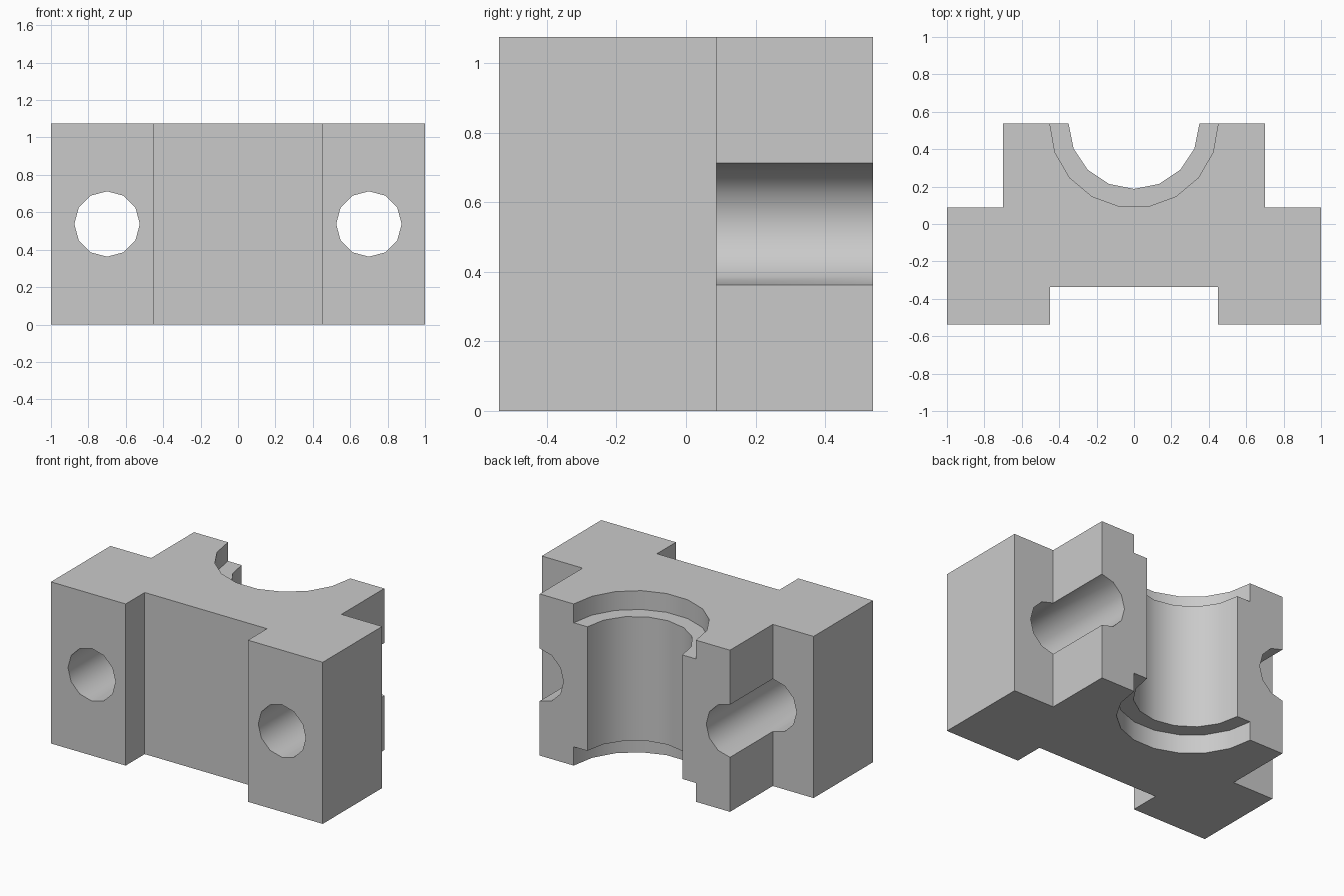
import bpy
import bmesh
from math import cos, sin, pi, radians
from mathutils import Matrix, Vector

cube = bpy.data.objects.get("Cube")
if cube:
    bpy.data.objects.remove(cube, do_unlink=True)

H = 1.075          # block height
BACK = H / 2       # rear face, the parting plane of the bore
STEP = 0.125       # depth of the end recesses

grey = bpy.data.materials.new("light grey")
grey.use_nodes = True
colour = (0.59, 0.59, 0.59, 1)
grey.diffuse_color = colour
grey.node_tree.nodes["Principled BSDF"].inputs["Base Color"].default_value = colour


def prism(name, outline, z0, z1, matrix=Matrix()):
    """Extrude a flat outline from z0 to z1, then place it."""
    bm = bmesh.new()
    face = bm.faces.new([bm.verts.new((x, y, z0)) for x, y in outline])
    top = bmesh.ops.extrude_face_region(bm, geom=[face])["geom"]
    moved = [v for v in top if isinstance(v, bmesh.types.BMVert)]
    bmesh.ops.translate(bm, verts=moved, vec=Vector((0, 0, z1 - z0)))
    bmesh.ops.recalc_face_normals(bm, faces=bm.faces)
    bm.transform(matrix)
    mesh = bpy.data.meshes.new(name)
    bm.to_mesh(mesh)
    bm.free()
    mesh.materials.append(grey)
    obj = bpy.data.objects.new(name, mesh)
    bpy.context.collection.objects.link(obj)
    return obj


def circle(radius, sides, cx=0, cy=0):
    return [(cx + radius * cos(2 * pi * i / sides),
             cy + radius * sin(2 * pi * i / sides)) for i in range(sides)]


# Block: stepped, mirrored plan with a shallow front channel
half = [(0.45, -0.3375), (0.45, -BACK), (1, -BACK),
        (1, 0.0875), (0.7, 0.0875), (0.7, BACK)]
block = prism("bearing_block", half + [(-x, y) for x, y in reversed(half)], 0, H)

# Half bore with a wider recess at each end
cutters = [
    prism("bore_cutter", circle(0.35, 16, 0, BACK), -0.1, H + 0.1),
    prism("lower_recess_cutter", circle(0.45, 18, 0, BACK), -0.1, STEP),
    prism("upper_recess_cutter", circle(0.45, 18, 0, BACK), H - STEP, H + 0.1),
]

# Bolt holes running front to back
upright = Matrix.Rotation(radians(90), 4, "X")
for side, sign in (("left", 1), ("right", -1)):
    cutters.append(prism(side + "_bolt_hole_cutter",
                         circle(0.175, 12, sign * 0.7, H / 2), -0.8, 0.8, upright))

bpy.ops.object.select_all(action="DESELECT")
block.select_set(True)
bpy.context.view_layer.objects.active = block
for cutter in cutters:
    cutter.hide_render = True
    mod = block.modifiers.new(cutter.name, "BOOLEAN")
    mod.operation = "DIFFERENCE"
    mod.solver = "EXACT"
    mod.object = cutter
    bpy.ops.object.modifier_apply(modifier=mod.name)
    bpy.data.objects.remove(cutter, do_unlink=True)

# Smooth hole walls, crisp block edges
bpy.ops.object.shade_smooth_by_angle(angle=radians(35))
